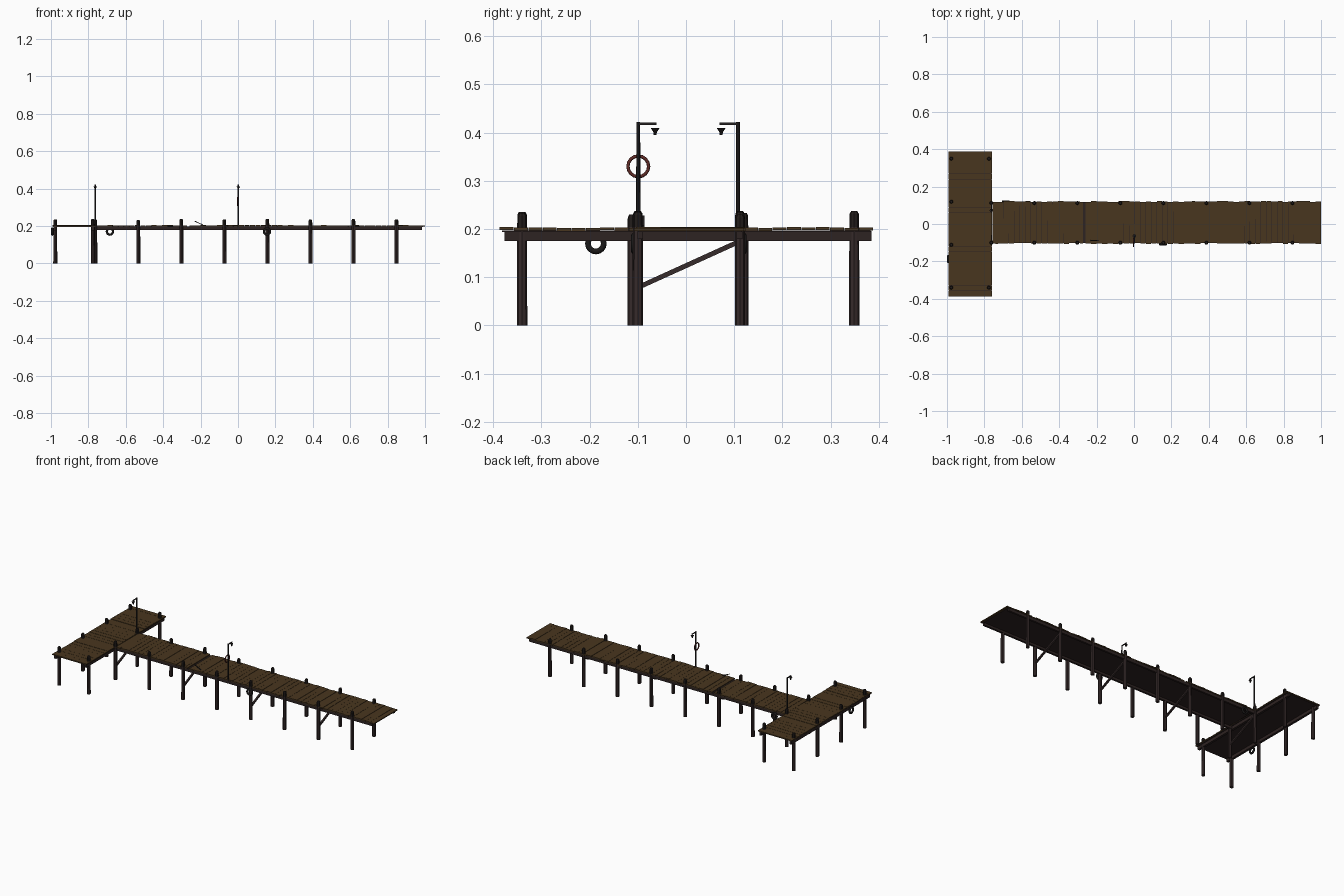
import bpy, bmesh, math, random
from mathutils import Vector, Matrix

if "Cube" in bpy.data.objects:
    bpy.data.objects.remove(bpy.data.objects["Cube"])

random.seed(4)


def mat(name, col):
    m = bpy.data.materials.new(name)
    m.diffuse_color = (*col, 1)
    m.use_nodes = True
    m.node_tree.nodes["Principled BSDF"].inputs["Base Color"].default_value = m.diffuse_color
    return m


PLANK = mat("weathered_brown_plank", (0.066, 0.037, 0.0135))
BEAM = mat("dark_beam_wood", (0.027, 0.017, 0.016))
POST = mat("dark_post_wood", (0.037, 0.024, 0.024))
CAP = mat("tarred_post_top", (0.016, 0.012, 0.011))
METAL = mat("dark_iron", (0.018, 0.015, 0.015))
RUBBER = mat("black_rubber", (0.011, 0.010, 0.010))
RED = mat("faded_red", (0.115, 0.024, 0.020))


def finish(bm, name, material, smooth=False):
    me = bpy.data.meshes.new(name)
    bm.to_mesh(me)
    bm.free()
    me.materials.append(material)
    ob = bpy.data.objects.new(name, me)
    bpy.context.collection.objects.link(ob)
    if smooth:
        for p in me.polygons:
            p.use_smooth = True
    return ob


def add_box(bm, centre, size, rot=Matrix()):
    bmesh.ops.create_cube(bm, size=1, matrix=Matrix.Translation(centre) @ rot @ Matrix.Diagonal((*size, 1)))


def add_bar(bm, a, b, w):
    # square bar between two points
    a, b = Vector(a), Vector(b)
    d = b - a
    add_box(bm, (a + b) / 2, (w, w, d.length), d.to_track_quat('Z', 'Y').to_matrix().to_4x4())


def add_cone(bm, x, y, z0, z1, r0, r1, n=8):
    bmesh.ops.create_cone(bm, cap_ends=True, segments=n, radius1=r0, radius2=r1, depth=z1 - z0,
                          matrix=Matrix.Translation((x, y, (z0 + z1) / 2)))


def ring(name, centre, axis, R, r, material):
    rot = Vector(axis).to_track_quat('Z', 'Y').to_matrix().to_4x4()
    M = Matrix.Translation(centre) @ rot
    bm = bmesh.new()
    N, K = 16, 8
    rows = []
    for i in range(N):
        u = math.tau * i / N
        rows.append([bm.verts.new(M @ Vector(((R + r * math.cos(v)) * math.cos(u),
                                              (R + r * math.cos(v)) * math.sin(u), r * math.sin(v))))
                     for v in [math.tau * k / K for k in range(K)]])
    for i in range(N):
        for k in range(K):
            a, b = rows[i], rows[(i + 1) % N]
            bm.faces.new((a[k], b[k], b[(k + 1) % K], a[(k + 1) % K]))
    return finish(bm, name, material, True)


j = random.uniform
DECK_Z = 0.200

# walkway planks, laid across, with one wider dark gap near x = -0.26
bm = bmesh.new()
n, x0, x1 = 60, -0.757, 1.0
step = (x1 - x0) / n
for i in range(n):
    x = x0 + (i + 0.5) * step
    w = step - j(0.0005, 0.0012)
    if abs(x + 0.26) < step / 2:
        w, x = step - 0.013, x - 0.0065
    rot = Matrix.Rotation(j(-0.004, 0.004), 4, 'Z') @ Matrix.Rotation(j(-0.006, 0.006), 4, 'X')
    add_box(bm, (x, 0.008 + j(-0.002, 0.002), DECK_Z + j(-0.001, 0.001)),
            (w, 0.225 + j(-0.003, 0.003), 0.006), rot)
finish(bm, "walkway_planks", PLANK)

# head platform planks, laid lengthwise to the walkway
bm = bmesh.new()
n, y0, y1 = 26, -0.387, 0.388
step = (y1 - y0) / n
for i in range(n):
    add_box(bm, (-0.876 + j(-0.001, 0.001), y0 + (i + 0.5) * step, DECK_Z + j(-0.001, 0.001)),
            (0.232, step - j(0.0005, 0.0012), 0.006))
finish(bm, "head_planks", PLANK)

# dark boarding under the planks
bm = bmesh.new()
add_box(bm, (0.117, 0.008, 0.1955), (1.744, 0.216, 0.004))
add_box(bm, (-0.876, 0.0005, 0.1955), (0.226, 0.764, 0.004))
finish(bm, "underside_boarding", BEAM)

# long edge beams
bm = bmesh.new()
for y in (-0.095, 0.111):
    add_box(bm, (0.105, y, 0.188), (1.76, 0.012, 0.018))
finish(bm, "walkway_stringers", BEAM)
bm = bmesh.new()
for x in (-0.979, -0.775):
    add_box(bm, (x, 0.004, 0.1855), (0.014, 0.762, 0.021))
finish(bm, "head_stringers", BEAM)

# posts and their dark tops
walk_x = [-0.763 + 0.23 * i for i in range(8)]
spots = [(x, y) for x in walk_x for y in (-0.1, 0.112)]
spots += [(-0.977, y) for y in (-0.340, -0.111, 0.119, 0.349)]
spots += [(-0.776, y) for y in (-0.340, 0.349)]
posts, tops = bmesh.new(), bmesh.new()
for x, y in spots:
    h = 0.234 + j(-0.004, 0.004)
    add_cone(posts, x, y, 0, 0.204, 0.0108, 0.0102)
    add_cone(tops, x, y, 0.204, h - 0.006, 0.0102, 0.0098)
    add_cone(tops, x, y, h - 0.006, h, 0.0098, 0.0065)
finish(posts, "posts", POST)
finish(tops, "post_tops", CAP)

# diagonal braces on every second pair of posts
bm = bmesh.new()
for x in walk_x[::2]:
    add_bar(bm, (x, -0.097, 0.080), (x, 0.110, 0.174), 0.010)
finish(bm, "diagonal_braces", POST)


# lamp posts: pole, arm, hanging shade
def lamp(name, x, y, s):
    bm = bmesh.new()
    add_cone(bm, x, y, 0.195, 0.422, 0.0045, 0.004)
    add_box(bm, (x, y + s * 0.019, 0.4185), (0.005, 0.038, 0.005))
    add_cone(bm, x, y + s * 0.035, 0.400, 0.410, 0.003, 0.0095)
    add_cone(bm, x, y + s * 0.035, 0.395, 0.402, 0.003, 0.0035)
    finish(bm, name, METAL)


lamp("front_lamp", 0.002, -0.099, 1)
lamp("head_lamp", -0.763, 0.108, -1)

# life ring on the front lamp pole
ring("life_ring", (-0.003, -0.099, 0.330), (1, 0, 0), 0.0215, 0.0035, RED)

# tyre fenders
ring("front_tyre", (0.155, -0.108, 0.170), (0, 1, 0), 0.0165, 0.006, RUBBER)
ring("back_tyre", (-0.685, 0.120, 0.170), (0, 1, 0), 0.0165, 0.006, RUBBER)
ring("head_tyre", (-0.993, -0.187, 0.170), (1, 0, 0), 0.0165, 0.006, RUBBER)

# small mooring cleat by the dark gap
bm = bmesh.new()
add_bar(bm, (-0.232, -0.088, 0.226), (-0.188, -0.088, 0.206), 0.004)
finish(bm, "mooring_cleat", METAL)
